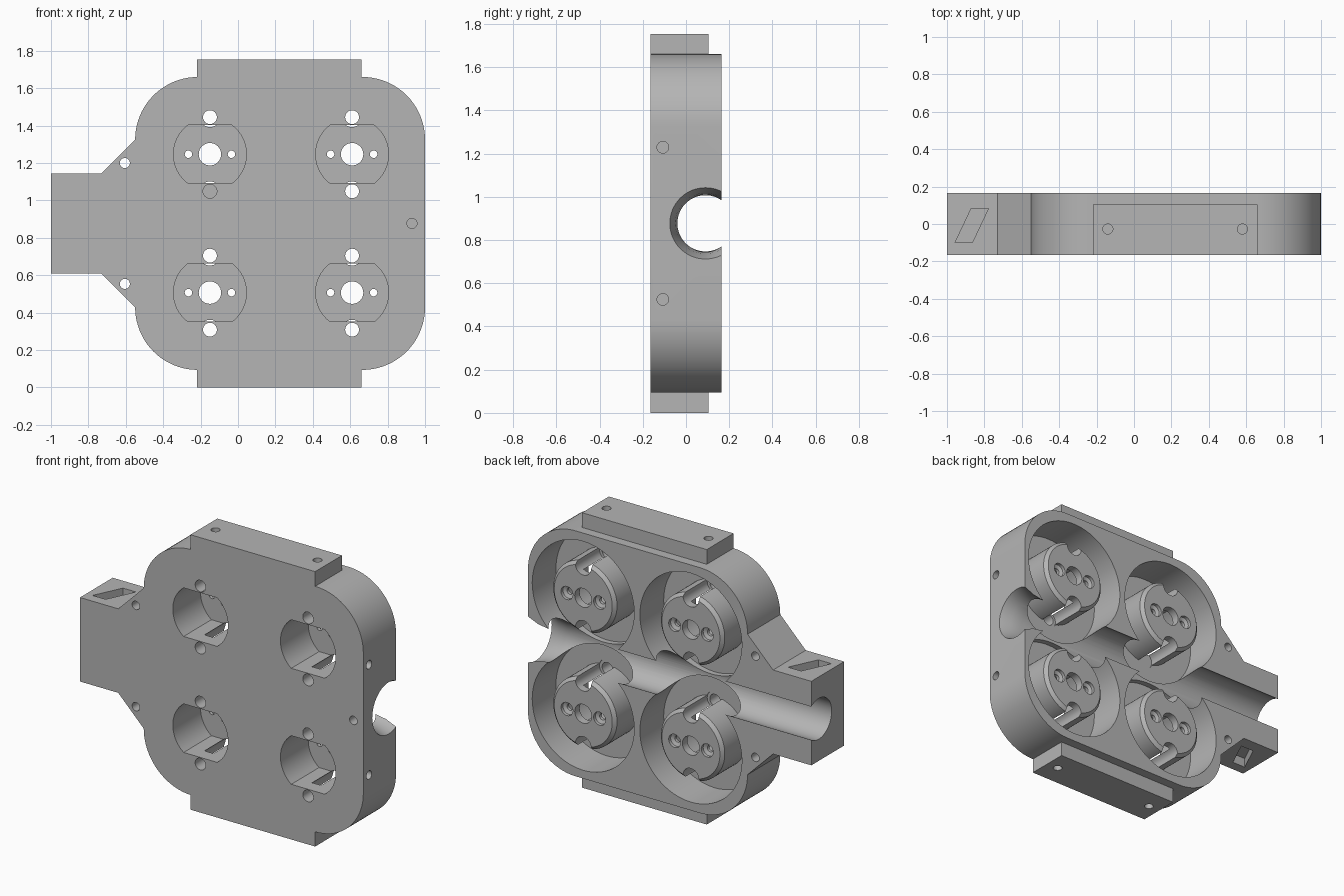
import bpy, bmesh, math
from mathutils import Vector

cube = bpy.data.objects.get("Cube")
if cube:
    bpy.data.objects.remove(cube, do_unlink=True)

BACK, FRONT, MID = 0.165, -0.165, 0.877
TOP = 2 * MID
grey = bpy.data.materials.new("plain grey")
grey.use_nodes = True
grey.diffuse_color = (0.46, 0.46, 0.46, 1)
grey.node_tree.nodes["Principled BSDF"].inputs["Base Color"].default_value = (0.46, 0.46, 0.46, 1)


def finish(name, bm):
    bmesh.ops.remove_doubles(bm, verts=bm.verts, dist=1e-5)
    bmesh.ops.recalc_face_normals(bm, faces=bm.faces)
    mesh = bpy.data.meshes.new(name)
    bm.to_mesh(mesh)
    bm.free()
    mesh.materials.append(grey)
    ob = bpy.data.objects.new(name, mesh)
    bpy.context.scene.collection.objects.link(ob)
    return ob


def prism(name, outline, low, high, place):
    """Extrude a 2D outline from low to high; place maps (a, b, h) to a point."""
    bm = bmesh.new()
    face = bm.faces.new([bm.verts.new(place(a, b, low)) for a, b in outline])
    new = bmesh.ops.extrude_face_region(bm, geom=[face])["geom"]
    shift = Vector(place(0, 0, high)) - Vector(place(0, 0, low))
    bmesh.ops.translate(bm, vec=shift, verts=[v for v in new if isinstance(v, bmesh.types.BMVert)])
    return finish(name, bm)


def lathe(name, profile, centre, axis, steps=48):
    """Revolve a closed (radius, height) profile about an axis through centre."""
    along = Vector([float(axis == c) for c in "XYZ"])
    side = Vector((0, 0, 1)) if axis != "Z" else Vector((1, 0, 0))
    bm = bmesh.new()
    verts = [bm.verts.new(Vector(centre) + side * r + along * h) for r, h in profile]
    edges = [bm.edges.new((verts[i - 1], verts[i])) for i in range(len(verts))
             if profile[i - 1][0] + profile[i][0] > 0]
    bmesh.ops.spin(bm, geom=verts + edges, cent=centre, axis=along, angle=math.tau,
                   steps=steps, use_merge=False, use_duplicate=False)
    return finish(name, bm)


def drill(radius, low, high, centre, axis, steps=32):
    return lathe("drill", [(0, low), (radius, low), (radius, high), (0, high)], centre, axis, steps)


def boolean(target, tool, operation="DIFFERENCE"):
    mod = target.modifiers.new("shape", "BOOLEAN")
    mod.operation, mod.solver, mod.object = operation, "EXACT", tool
    graph = bpy.context.evaluated_depsgraph_get()
    graph.update()
    mesh = bpy.data.meshes.new_from_object(target.evaluated_get(graph))
    target.modifiers.clear()
    target.data = mesh
    bpy.data.objects.remove(tool, do_unlink=True)


def upright(a, b, h):
    return (a, h, b)


def flat(a, b, h):
    return (a, b, h)


# Body outline: upper half, then mirrored below the middle
R, steps = 0.335, 20
half = [(-1, 1.145), (-0.73, 1.145)]
for cx, start in ((-0.55 + R, 180), (1 - R, 90)):
    for i in range(steps + 1):
        t = math.radians(start - 90 * i / steps)
        half.append((cx + R * math.cos(t), 1.66 - R + R * math.sin(t)))
outline = half + [(x, TOP - z) for x, z in reversed(half)]
body = prism("housing_body", outline, FRONT, BACK, upright)

# Mounting tabs above and below, one slab through the body
tabs = prism("tabs", [(-0.22, 0), (0.66, 0), (0.66, TOP), (-0.22, TOP)], FRONT, 0.105, upright)
boolean(body, tabs, "UNION")

# Round pockets that leave a chamfered boss standing in each
FLOOR = -0.075
centres = [(x, MID + s * 0.37) for x in (-0.15, 0.61) for s in (1, -1)]
for x, z in centres:
    ring = [(0.36, 0.2), (0.36, FLOOR), (0.225, FLOOR), (0.225, 0.145), (0.205, BACK), (0.205, 0.2)]
    boolean(body, lathe("pocket", ring, (x, 0, z), "Y", 72))

# Cable channel along the middle, flared at the left end
channel = [(0, -1.1), (0.13, -1.1), (0.13, 0.86), (0.14, 0.93), (0.165, 1), (0.165, 1.1), (0, 1.1)]
boolean(body, lathe("channel", channel, (0, 0.09, MID), "X", 64))

# Front socket, screw holes and edge grooves of each boss
for x, z in centres:
    cut = math.asin(0.155 / 0.195)
    socket = []
    for base in (0, math.pi):
        for i in range(17):
            t = base - cut + 2 * cut * i / 16
            socket.append((x + 0.195 * math.cos(t), z + 0.195 * math.sin(t)))
    boolean(body, prism("socket", socket, -0.2, 0.115, upright))
    boolean(body, drill(0.06, 0, 0.2, (x, 0, z), "Y"))
    for s in (1, -1):
        screw = [(0, 0), (0.02, 0), (0.02, 0.135), (0.042, 0.145), (0.042, 0.2), (0, 0.2)]
        boolean(body, lathe("screw", screw, (x + s * 0.115, 0, z), "Y", 24))
        boolean(body, drill(0.037, -0.2, 0.2, (x, 0, z + s * 0.198), "Y"))
        boolean(body, drill(0.055, FLOOR - 0.003, 0.2, (x, 0, z + s * 0.2), "Y"))

# Small mounting holes and slanted strap slots, mirrored about the middle
for s in (1, -1):
    boolean(body, drill(0.027, -0.2, 0.2, (-0.605, 0, MID + s * 0.323), "Y", 24))
    boolean(body, drill(0.027, 0.9, 1.1, (0, -0.107, MID + s * 0.352), "X", 24))
    for x in (-0.14, 0.58):
        boolean(body, drill(0.027, -0.1, 0.1, (x, -0.027, MID + s * MID), "Z", 24))
    slot = [(-0.957, -0.1), (-0.865, -0.1), (-0.778, 0.083), (-0.87, 0.083)]
    boolean(body, prism("slot", slot, MID + s * 0.208, MID + s * 0.35, flat))
boolean(body, drill(0.027, -0.2, -0.105, (0.93, 0, MID), "Y", 24))

bpy.ops.object.select_all(action="DESELECT")
body.select_set(True)
bpy.context.view_layer.objects.active = body
bpy.ops.object.shade_smooth_by_angle(angle=math.radians(25))
